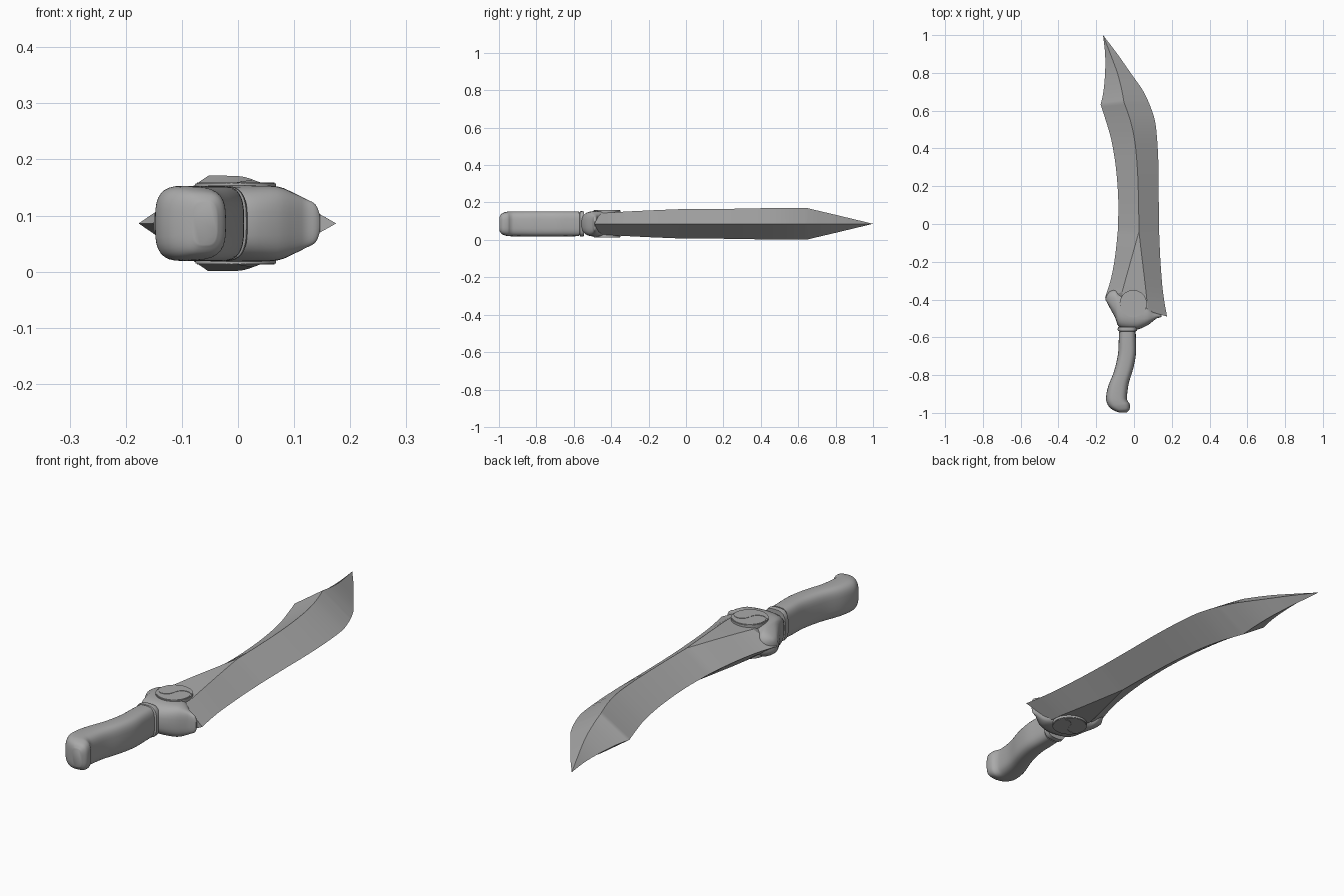
import bpy, bmesh, math
from mathutils import Vector

if "Cube" in bpy.data.objects:
    bpy.data.objects.remove(bpy.data.objects["Cube"])

ZC = 0.086  # height of the sword's middle plane

steel = bpy.data.materials.new("grey steel")
steel.diffuse_color = (0.4, 0.4, 0.4, 1)
steel.use_nodes = True
steel.node_tree.nodes["Principled BSDF"].inputs["Base Color"].default_value = steel.diffuse_color


def finish(name, bm, angle):
    bmesh.ops.remove_doubles(bm, verts=bm.verts, dist=1e-5)
    bmesh.ops.recalc_face_normals(bm, faces=bm.faces)
    mesh = bpy.data.meshes.new(name)
    bm.to_mesh(mesh)
    bm.free()
    mesh.materials.append(steel)
    ob = bpy.data.objects.new(name, mesh)
    bpy.context.collection.objects.link(ob)
    bpy.ops.object.select_all(action='DESELECT')
    ob.select_set(True)
    bpy.context.view_layer.objects.active = ob
    bpy.ops.object.shade_smooth_by_angle(angle=math.radians(angle))
    return ob


def smooth_stations(rows, steps):
    """Catmull-Rom interpolation through rows of numbers."""
    out = []
    for i in range(len(rows) - 1):
        a, b, c, d = (rows[max(0, min(len(rows) - 1, i + k))] for k in (-1, 0, 1, 2))
        for s in range(steps):
            t = s / steps
            out.append([0.5 * (2 * q + (r - p) * t + (2 * p - 5 * q + 4 * r - u) * t * t
                               + (3 * q - p - 3 * r + u) * t ** 3)
                        for p, q, r, u in zip(a, b, c, d)])
    return out + [list(rows[-1])]


def loft(name, rings, angle):
    bm = bmesh.new()
    loops = [[bm.verts.new(p) for p in ring] for ring in rings]
    n = len(loops[0])
    for a, b in zip(loops, loops[1:]):
        for i in range(n):
            j = (i + 1) % n
            bm.faces.new((a[i], a[j], b[j], b[i]))
    bm.faces.new(loops[0])
    bm.faces.new(loops[-1])
    return finish(name, bm, angle)


def rounded_ring(x0, y0, x1, y1, h, power, n=32):
    """Superellipse section standing on the line from (x0, y0) to (x1, y1)."""
    mid = Vector(((x0 + x1) / 2, (y0 + y1) / 2, ZC))
    half = Vector(((x1 - x0) / 2, (y1 - y0) / 2, 0))
    ring = []
    for i in range(n):
        a = 2 * math.pi * i / n
        c, s = math.cos(a), math.sin(a)
        u = math.copysign(abs(c) ** (2 / power), c)
        v = math.copysign(abs(s) ** (2 / power), s)
        ring.append(mid + half * u + Vector((0, 0, h * v)))
    return ring


# Blade: back edge, left ridge, right ridge, cutting edge (x, y each), half thickness
tip_part = [
    (-.164, 1.0, -.164, 1.0, -.164, 1.0, -.164, 1.0, 0),
    (-.153, .90, -.125, .90, -.125, .90, -.088, .90, .024),
    (-.153, .80, -.088, .80, -.088, .80, -.018, .80, .048),
    (-.162, .70, -.066, .715, -.066, .715, .045, .71, .068),
    (-.177, .632, -.053, .645, -.053, .645, .08, .64, .085)]
middle_part = [
    tip_part[-1],
    (-.15, .55, -.02, .55, -.02, .55, .11, .55, .085),
    (-.119, .44, .004, .44, .004, .44, .123, .44, .084),
    (-.095, .29, .018, .29, .018, .29, .13, .29, .081),
    (-.083, .12, .024, .12, .024, .12, .131, .12, .079),
    (-.086, -.04, .026, -.04, .026, -.04, .133, -.04, .078)]
root_part = [
    middle_part[-1],
    (-.10, -.17, -.01, -.17, .043, -.185, .139, -.18, .072),
    (-.122, -.29, -.041, -.28, .058, -.31, .15, -.33, .066),
    (-.153, -.39, -.063, -.36, .069, -.41, .162, -.42, .06)]
stations = (smooth_stations(tip_part, 5)[:-1] + smooth_stations(middle_part, 5)[:-1]
            + smooth_stations(root_part, 4)
            + [(-.13, -.40, -.05, -.42, .075, -.46, .175, -.49, .056)])
loft("blade", [[(a, b, ZC), (c, d, ZC + h), (e, f, ZC + h),
                (g, k, ZC), (e, f, ZC - h), (c, d, ZC - h)]
               for a, b, c, d, e, f, g, k, h in stations], 20)

# Guard: x, lower y, upper y, half height
guard = [
    (-.150, -.405, -.392, .012), (-.143, -.415, -.375, .030), (-.125, -.45, -.355, .045),
    (-.10, -.495, -.347, .058), (-.08, -.545, -.36, .065), (-.03, -.558, -.38, .068),
    (.02, -.558, -.39, .068), (.07, -.537, -.43, .066), (.10, -.515, -.462, .054),
    (.12, -.50, -.472, .044), (.138, -.495, -.478, .034), (.146, -.49, -.482, .015)]
loft("guard", [rounded_ring(x, lo, x, hi, h, 2.8)
               for x, lo, hi, h in smooth_stations(guard, 3)], 40)

# Collar between guard and grip
loft("collar", [rounded_ring(-.035 - w, y, -.035 + w, y, h, 3.2) for y, w, h in
                ((-.545, .050, .066), (-.559, .052, .068), (-.566, .050, .067),
                 (-.569, .042, .060), (-.576, .042, .060))], 40)

# Grip with curved butt: left point, right point, half height
grip = [
    (-.079, -.572, .009, -.572, .066), (-.081, -.62, .010, -.62, .067),
    (-.085, -.69, .010, -.69, .067), (-.106, -.78, -.004, -.765, .067),
    (-.137, -.86, -.028, -.845, .067), (-.148, -.92, -.037, -.915, .067),
    (-.141, -.953, -.033, -.937, .066), (-.125, -.975, -.023, -.953, .063),
    (-.10, -.99, -.023, -.98, .054), (-.08, -.997, -.038, -.997, .038)]
loft("grip", [rounded_ring(*s, 3.2) for s in smooth_stations(grip, 4)], 45)


# Round medallions with a raised plate split by a wavy groove, on both faces
def prism(name, outline, z0, z1):
    loft(name, [[(x, y, z) for x, y in outline] for z in (z0, z1)], 30)


CX, CY, R = -.004, -.422, .072


def arc(cx, cy, r, a0, a1, n):
    return [(cx + r * math.cos(math.radians(a0 + (a1 - a0) * i / n)),
             cy + r * math.sin(math.radians(a0 + (a1 - a0) * i / n))) for i in range(n)]


wave_half = (arc(0, 0, R * .97, 3, 177, 24) + arc(-R / 2, 0, R * .47, 180, 360, 12)
             + arc(R / 2, 0, R * .5, 180, 0, 12))
for side, sign in (("top", 1), ("bottom", -1)):
    prism("medallion_" + side, [(CX + x, CY + y) for x, y in arc(0, 0, R, 0, 360, 40)],
          ZC + sign * .055, ZC + sign * .0712)
    for k, turn in enumerate((1, -1)):
        prism(f"medallion_plate_{side}_{k + 1}",
              [(CX + turn * x * .98, CY + turn * (y * .98 + .0008)) for x, y in wave_half],
              ZC + sign * .070, ZC + sign * .073)
